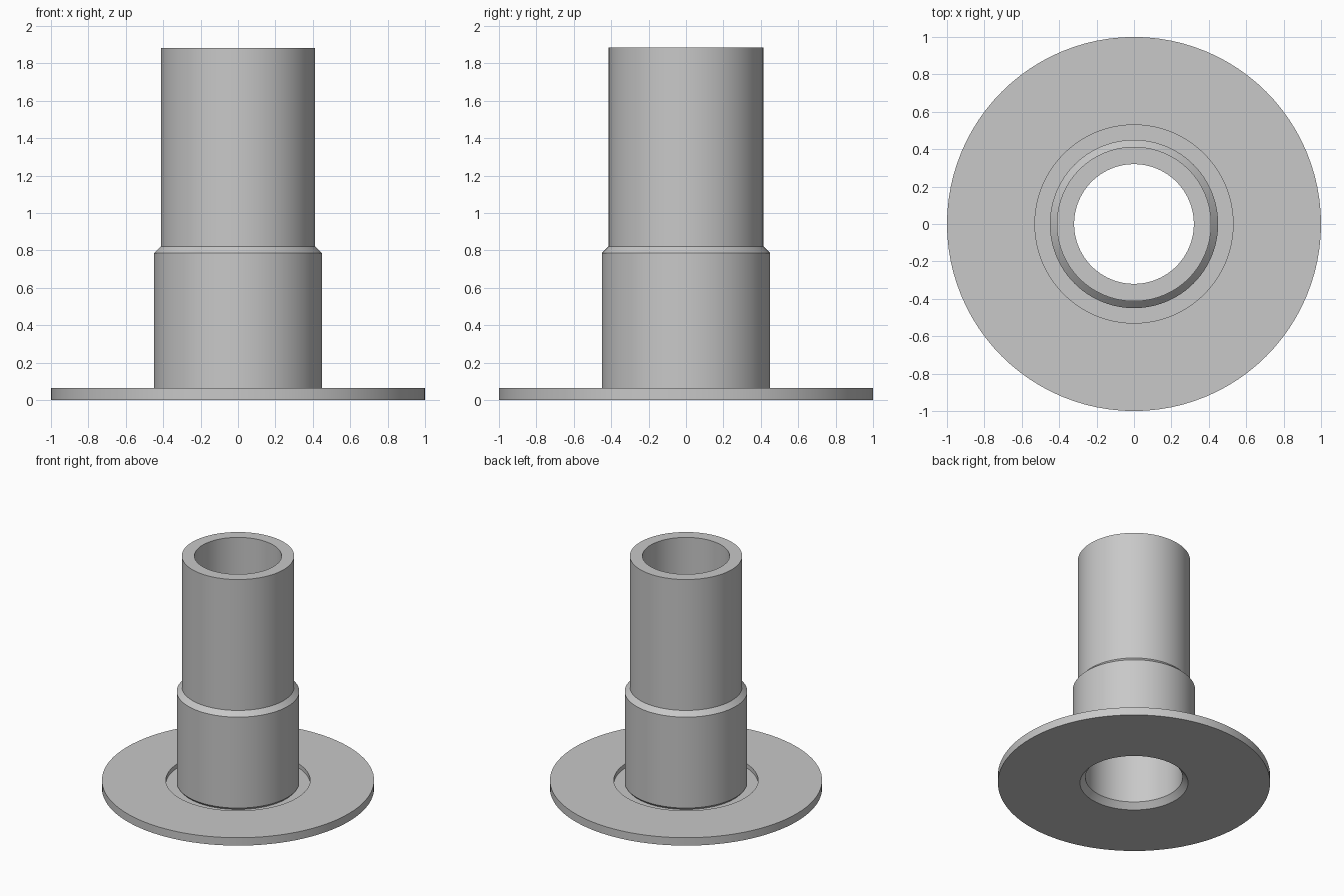
import bpy, bmesh, math

old = bpy.data.objects.get("Cube")
if old:
    bpy.data.objects.remove(old, do_unlink=True)

SEGMENTS = 96

# Single grey metal
metal = bpy.data.materials.new("grey_metal")
metal.use_nodes = True
grey = (0.58, 0.58, 0.58, 1)
metal.diffuse_color = grey
metal.node_tree.nodes["Principled BSDF"].inputs["Base Color"].default_value = grey


def lathe(name, profile):
    """Revolve a closed (radius, height) profile around the z axis."""
    bm = bmesh.new()
    rings = []
    for r, z in profile:
        ring = []
        for i in range(SEGMENTS):
            a = math.tau * i / SEGMENTS
            ring.append(bm.verts.new((r * math.cos(a), r * math.sin(a), z)))
        rings.append(ring)
    for k, ring in enumerate(rings):
        above = rings[(k + 1) % len(rings)]
        for i in range(SEGMENTS):
            j = (i + 1) % SEGMENTS
            bm.faces.new((ring[i], ring[j], above[j], above[i]))
    bmesh.ops.recalc_face_normals(bm, faces=bm.faces[:])
    mesh = bpy.data.meshes.new(name)
    bm.to_mesh(mesh)
    bm.free()
    mesh.materials.append(metal)
    obj = bpy.data.objects.new(name, mesh)
    bpy.context.collection.objects.link(obj)
    bpy.ops.object.select_all(action="DESELECT")
    obj.select_set(True)
    bpy.context.view_layer.objects.active = obj
    bpy.ops.object.shade_smooth_by_angle(angle=math.radians(30))
    return obj


# Flange plate, recessed groove, stepped tube and bore in one section
lathe("flanged_tube", [
    (0.397, 0), (1, 0), (1, 0.064), (0.53, 0.064),      # flange plate
    (0.53, 0.03), (0.435, 0.03), (0.45, 0.048),         # groove, relieved foot
    (0.45, 0.785), (0.413, 0.822), (0.413, 1.883),      # sleeve, step, tube
    (0.32, 1.883), (0.32, 0.785), (0.357, 0.748),       # rim and stepped bore
    (0.357, 0.045),                                     # bore countersink
])
